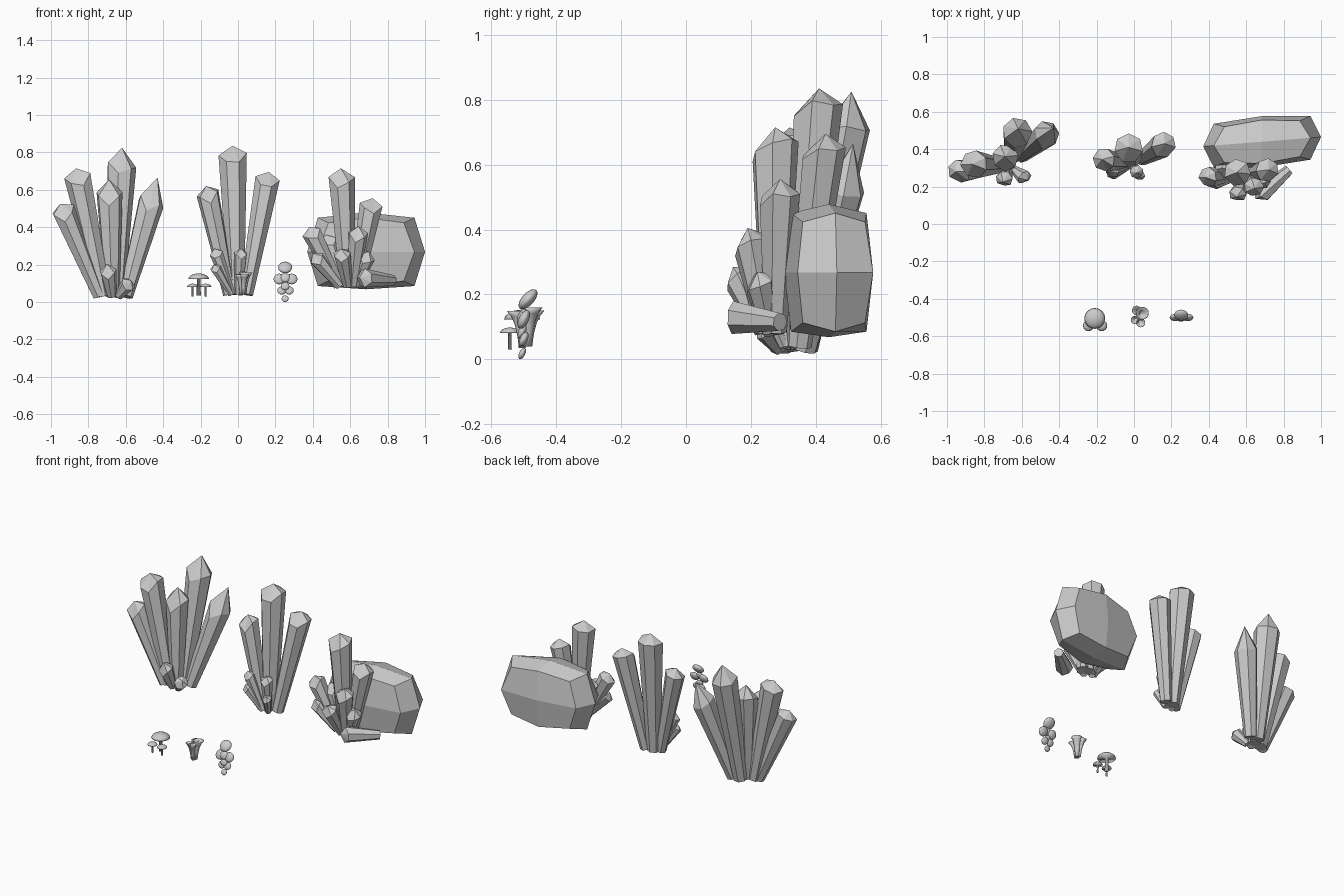
import bpy, bmesh, math, random
from mathutils import Vector, Matrix

if "Cube" in bpy.data.objects:
    bpy.data.objects.remove(bpy.data.objects["Cube"])

random.seed(4)


def finish(name, bm, smooth=False):
    bmesh.ops.recalc_face_normals(bm, faces=bm.faces)
    me = bpy.data.meshes.new(name)
    bm.to_mesh(me)
    bm.free()
    for p in me.polygons:
        p.use_smooth = smooth
    ob = bpy.data.objects.new(name, me)
    bpy.context.collection.objects.link(ob)


def circle(r, sides, spin=0):
    return [Vector((r * math.cos(spin + math.tau * i / sides),
                    r * math.sin(spin + math.tau * i / sides), 0)) for i in range(sides)]


def skin(bm, rings):
    # bridge successive vertex rings and cap the first one
    n = len(rings[0])
    for a, b in zip(rings, rings[1:]):
        for i in range(n):
            j = (i + 1) % n
            bm.faces.new((a[i], a[j], b[j], b[i]))
    bm.faces.new(rings[0])
    return rings[-1]


def crystal(name, base, tip, r, point=.65, sides=7):
    # prism that widens upward; the point has a longer facet toward the front
    d = tip - base
    q = d.to_track_quat('Z', 'Y')
    spin = random.uniform(0, math.tau)
    bm = bmesh.new()
    low = [bm.verts.new(base + q @ p) for p in circle(r * .55, sides, spin)]
    high = []
    for p in circle(r, sides, spin):
        front = max(0, -(q @ p).y / r)
        drop = r * point * random.uniform(.75, 1.1) + r * .9 * front ** 4
        high.append(bm.verts.new(base + q @ (p + Vector((0, 0, d.length - drop)))))
    skin(bm, [low, high])
    apex = bm.verts.new(tip)
    for i in range(sides):
        bm.faces.new((high[i], high[(i + 1) % sides], apex))
    finish(name, bm)


def cluster(name, root, girth, tips):
    # crystals fan out of one root; thickness follows height
    root = Vector(root)
    for k, (x, y, z, *point) in enumerate(tips):
        tip = Vector((x, y, z))
        base = root.lerp(tip, .27)
        base.z = root.z
        crystal(f"{name}_{k + 1}", base, tip, girth + (.09 - girth) * z, *point)


def lathe(name, foot, rows, lean=(0, 0)):
    # stacked round sections (radius, height); lean bends the stack sideways
    bm = bmesh.new()
    total = max(h for r, h in rows)
    rings = []
    for r, h in rows:
        c = Vector(foot) + Vector((*lean, 0)) * (h / total) ** 2 + Vector((0, 0, h))
        rings.append([bm.verts.new(c + p) for p in circle(r, 16)])
    bm.faces.new(skin(bm, rings))
    finish(name, bm, True)


# Three crystal clusters (tip position, optional sharpness)
cluster("left_crystal", (-.665, .31, .03), .035, [
    (-.95, .28, .525), (-.865, .32, .715), (-.62, .51, .825, 1.3), (-.69, .36, .655, 1.2),
    (-.43, .515, .665, 2), (-.70, .225, .205, 1), (-.57, .235, .115)])
cluster("middle_crystal", (0, .32, .04), .016, [
    (-.03, .41, .835), (.165, .43, .695), (-.17, .345, .62), (-.125, .28, .285),
    (.015, .275, .285), (-.13, .26, .2), (.035, .25, .165)])
cluster("right_crystal", (.6, .27, .085), .03, [
    (.55, .275, .715), (.72, .29, .555), (.38, .25, .4), (.645, .19, .405),
    (.55, .145, .285), (.4, .22, .26), (.47, .3, .36), (.7, .22, .27)])
crystal("fallen_crystal", Vector((.83, .29, .115)), Vector((.65, .135, .13)), .052)

# Boulder: a cube grid rounded off, narrowing toward both ends, flat below
bm = bmesh.new()
bmesh.ops.create_cube(bm, size=2)
bmesh.ops.subdivide_edges(bm, edges=bm.edges[:], cuts=1, use_grid_fill=True)
for v in bm.verts:
    p = v.co.copy()
    n = sum(abs(c) > .5 for c in p) - 1
    x = p.x * (1 - .18 * n)
    y, z = p.y * (1 - .15 * n), p.z * (1 - .13 * n)
    v.co = Vector((.685 + x * .315, .44 + y * .137 + x * .025, max(.068, .268 + z * .21)))
finish("boulder", bm)


# Capped mushrooms: one tall, two short in front
def mushroom(name, foot, R, h):
    s = R * .18
    rim = h - R * .55
    dome = [(R * math.cos(a), rim + R * .55 * math.sin(a)) for a in (0, .35, .75, 1.15, 1.5)]
    lathe(name, foot, [(s * 1.1, 0), (s, rim)] + dome)


mushroom("tall_mushroom", (-.21, -.505, .035), .056, .118)
for side in (-1, 1):
    mushroom("short_mushroom", (-.208 + side * .035, -.543, .03), .03, .068)

# Trumpet mushrooms spreading from one foot
for k, mouth in enumerate((.034, .025, .022, .024)):
    a = .5 + k * math.pi / 2
    out = Vector((math.cos(a), math.sin(a)))
    h = .085 + mouth
    foot = (.025 + out.x * .009, -.495 + out.y * .014, .04)
    profile = [(.35, 0), (.45, .35), (.55, .65), (.72, .85), (1, 1), (.9, 1), (.5, .9), (.15, .75)]
    lathe(f"trumpet_{k + 1}", foot, [(mouth * r, h * t) for r, t in profile],
          (out.x * .014, out.y * .024))


# Shelf fungus: tilted discs stacked in pairs, shrinking downward
def shelf(name, x, y, z, r, tilt):
    bm = bmesh.new()
    bmesh.ops.create_uvsphere(bm, u_segments=16, v_segments=10, radius=r)
    rot = Matrix.Rotation(math.radians(tilt), 3, 'X')
    for v in bm.verts:
        v.co.z *= .5
        v.co = rot @ v.co + Vector((x, y, z))
    finish(name, bm, True)


shelf("top_shelf", .252, -.487, .185, .038, 48)
for z, r, spread in ((.123, .031, .033), (.062, .024, .02)):
    for side in (-1, 1):
        shelf("side_shelf", .254 + side * spread, -.5, z, r, 65)
for z, r in ((.13, .027), (.085, .023), (.018, .019)):
    shelf("middle_shelf", .252, -.505, z, r, 65)
